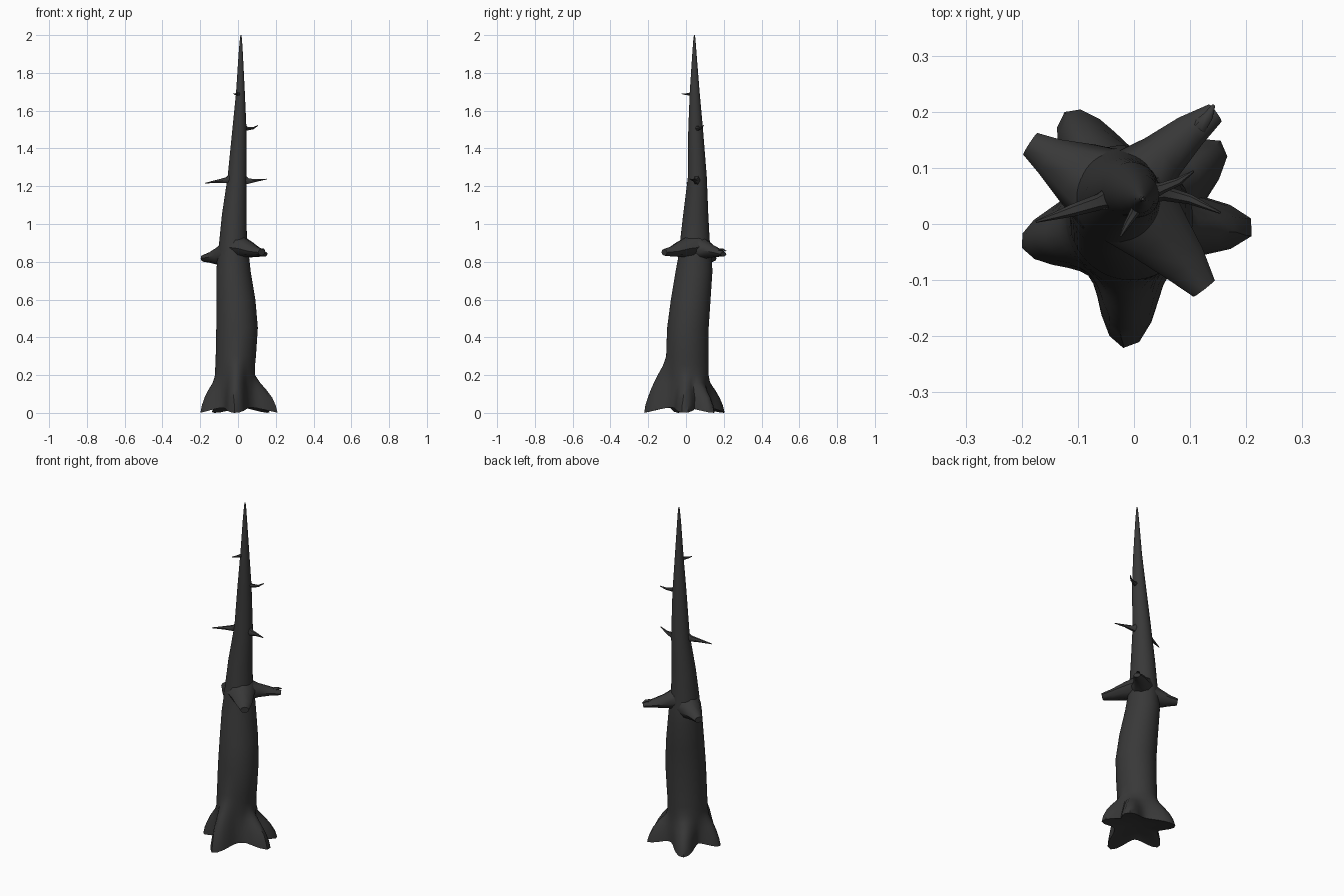
import bpy, bmesh, math
from mathutils import Vector

bark = bpy.data.materials.new("dark_bark")
bark.diffuse_color = (0.04, 0.04, 0.04, 1)


def loft(name, rings, angle=50):
    """Skin a list of equal-length point rings and cap both ends."""
    bm = bmesh.new()
    vr = [[bm.verts.new(p) for p in ring] for ring in rings]
    n = len(vr[0])
    for a, b in zip(vr, vr[1:]):
        for i in range(n):
            j = (i + 1) % n
            bm.faces.new((a[i], a[j], b[j], b[i]))
    for ring in (vr[0], vr[-1]):
        c = bm.verts.new(sum((v.co for v in ring), Vector()) / n)
        if ring is vr[0] and name == "trunk":
            c.co.z = 0.06
        for i in range(n):
            bm.faces.new((ring[i], ring[(i + 1) % n], c))
    bmesh.ops.recalc_face_normals(bm, faces=bm.faces)
    me = bpy.data.meshes.new(name)
    bm.to_mesh(me)
    bm.free()
    ob = bpy.data.objects.new(name, me)
    bpy.context.collection.objects.link(ob)
    me.materials.append(bark)
    bpy.ops.object.select_all(action='DESELECT')
    ob.select_set(True)
    bpy.context.view_layer.objects.active = ob
    bpy.ops.object.shade_smooth_by_angle(angle=math.radians(angle))
    return ob


def limb(name, stations, sides=8):
    """Tapered limb: stations are (x, y, z, half width, half height)."""
    pts = [Vector(s[:3]) for s in stations]
    rings = []
    for k, s in enumerate(stations):
        d = (pts[min(k + 1, len(pts) - 1)] - pts[max(k - 1, 0)]).normalized()
        side = d.cross(Vector((0, 0, 1))).normalized()
        up = side.cross(d)
        rings.append([pts[k] + side * s[3] * math.cos(t) + up * s[4] * math.sin(t)
                      for t in (2 * math.pi * i / sides for i in range(sides))])
    return loft(name, rings)


# Trunk outline: z, left x, right x, front y, back y
outline = [
    (0.00, -0.125, 0.105, -0.115, 0.125), (0.04, -0.125, 0.105, -0.115, 0.125),
    (0.08, -0.125, 0.10, -0.11, 0.125), (0.12, -0.125, 0.095, -0.11, 0.122),
    (0.16, -0.123, 0.09, -0.105, 0.12), (0.20, -0.122, 0.09, -0.105, 0.12),
    (0.25, -0.12, 0.09, -0.105, 0.12), (0.30, -0.118, 0.095, -0.105, 0.12),
    (0.45, -0.115, 0.105, -0.10, 0.12), (0.60, -0.115, 0.092, -0.08, 0.13),
    (0.75, -0.115, 0.067, -0.055, 0.14), (0.83, -0.108, 0.058, -0.04, 0.135),
    (0.92, -0.098, 0.047, -0.03, 0.125), (1.05, -0.085, 0.045, -0.015, 0.118),
    (1.25, -0.055, 0.045, 0.01, 0.11), (1.50, -0.03, 0.045, 0.012, 0.09),
    (1.70, -0.01, 0.036, 0.02, 0.072), (1.90, 0.003, 0.026, 0.033, 0.056),
    (1.98, 0.01, 0.021, 0.039, 0.05), (2.00, 0.013, 0.018, 0.042, 0.047)]
# Root flares: direction in degrees, reach, height
roots = [(-2, 0.215, 0.19), (42, 0.215, 0.17), (121, 0.235, 0.18),
         (190, 0.205, 0.18), (266, 0.222, 0.28)]

SEG = 48
rings = []
for z, x0, x1, y0, y1 in outline:
    cx, cy, rx, ry = (x0 + x1) / 2, (y0 + y1) / 2, (x1 - x0) / 2, (y1 - y0) / 2
    ring = []
    for i in range(SEG):
        t = 2 * math.pi * i / SEG
        p = Vector((cx + rx * math.cos(t), cy + ry * math.sin(t), z))
        a, r = math.atan2(p.y, p.x), math.hypot(p.x, p.y)
        grow, tip = 0, 0
        for deg, reach, h in roots:
            d = math.remainder(a - math.radians(deg), 2 * math.pi)
            lobe = math.exp(-(d / 0.34) ** 2)
            tip = max(tip, lobe)
            if z < h:
                grow = max(grow, (reach - r) * lobe * (1 - (z / h) ** 1.5))
        if z < 0.3:
            p.x += grow * math.cos(a)
            p.y += grow * math.sin(a)
        if z == 0:
            p.z = 0.028 * (1 - tip)
        ring.append(p)
    rings.append(ring)
loft("trunk", rings)

# Thick broken branches
limb("branch_front_right", [(-0.01, 0.04, 0.88, 0.085, 0.07), (0.045, -0.02, 0.87, 0.06, 0.045),
                            (0.09, -0.07, 0.855, 0.042, 0.028), (0.125, -0.115, 0.85, 0.024, 0.018)])
limb("branch_left", [(-0.05, 0.06, 0.84, 0.08, 0.08), (-0.10, 0.09, 0.83, 0.06, 0.05),
                     (-0.15, 0.12, 0.822, 0.036, 0.028), (-0.185, 0.143, 0.818, 0.023, 0.018)])
limb("branch_back_right", [(0.0, 0.07, 0.87, 0.07, 0.07), (0.05, 0.12, 0.86, 0.045, 0.04),
                           (0.10, 0.165, 0.85, 0.032, 0.024), (0.145, 0.198, 0.84, 0.019, 0.013)])
limb("branch_back_right_snag", [(0.115, 0.172, 0.862, 0.014, 0.01), (0.132, 0.192, 0.866, 0.009, 0.006),
                                (0.142, 0.212, 0.857, 0.003, 0.002)], 6)

# Thin twigs
twigs = {
    "twig_left": [(-0.02, 0.055, 1.245, 0.028, 0.04), (-0.06, 0.04, 1.232, 0.015, 0.017),
                  (-0.11, 0.024, 1.226, 0.011, 0.009), (-0.175, 0.004, 1.216, 0.002, 0.002)],
    "twig_right": [(0.02, 0.058, 1.235, 0.026, 0.04), (0.055, 0.055, 1.227, 0.014, 0.016),
                   (0.10, 0.044, 1.231, 0.009, 0.007), (0.154, 0.02, 1.238, 0.002, 0.002)],
    "twig_upper_right": [(0.02, 0.055, 1.51, 0.018, 0.022), (0.05, 0.064, 1.505, 0.01, 0.011),
                         (0.08, 0.076, 1.507, 0.007, 0.006), (0.106, 0.094, 1.522, 0.002, 0.002)],
    "twig_top": [(0.01, 0.045, 1.69, 0.014, 0.016), (0.002, 0.022, 1.688, 0.009, 0.009),
                 (-0.012, 0.0, 1.687, 0.006, 0.005), (-0.024, -0.022, 1.69, 0.002, 0.002)]}
for name, stations in twigs.items():
    limb(name, stations, 6)
